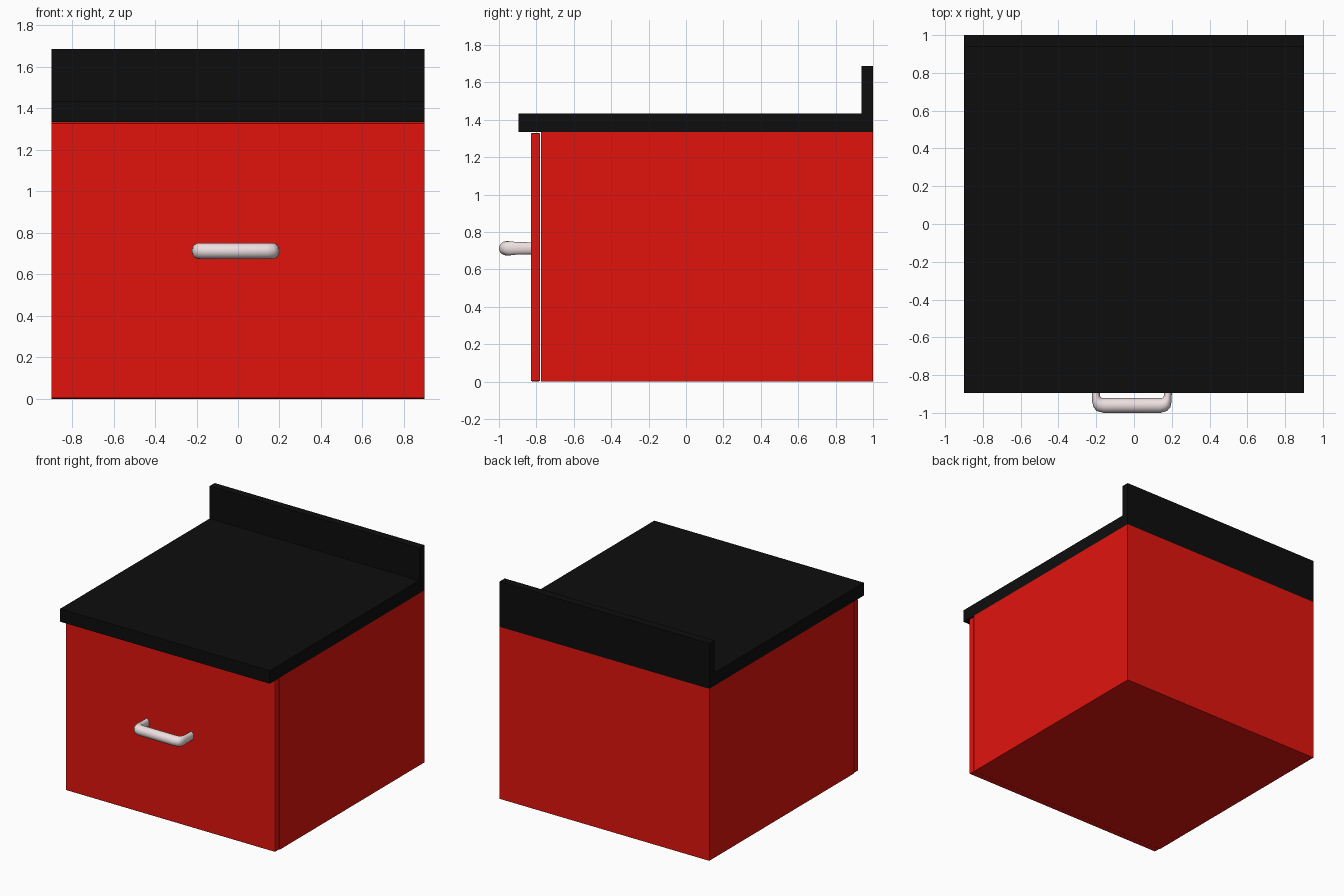
import bpy, bmesh, math
from mathutils import Vector

if "Cube" in bpy.data.objects:
    bpy.data.objects.remove(bpy.data.objects["Cube"])


def material(name, color):
    m = bpy.data.materials.new(name)
    m.diffuse_color = (*color, 1)
    m.use_nodes = True
    m.node_tree.nodes["Principled BSDF"].inputs["Base Color"].default_value = m.diffuse_color
    return m


RED = material("red_paint", (0.75, 0.007, 0.004))
BLACK = material("black_top", (0.004, 0.004, 0.004))
PALE = material("pale_metal", (0.85, 0.74, 0.75))


def add_object(name, bm, mat):
    bmesh.ops.recalc_face_normals(bm, faces=bm.faces[:])
    mesh = bpy.data.meshes.new(name)
    bm.to_mesh(mesh)
    bm.free()
    mesh.materials.append(mat)
    obj = bpy.data.objects.new(name, mesh)
    bpy.context.collection.objects.link(obj)
    return obj


def box(name, lo, hi, mat, bevel=0):
    bm = bmesh.new()
    bmesh.ops.create_cube(bm, size=1)
    for v in bm.verts:
        v.co = [(a + b) / 2 + c * (b - a) for a, b, c in zip(lo, hi, v.co)]
    obj = add_object(name, bm, mat)
    if bevel:
        mod = obj.modifiers.new("edge_bevel", 'BEVEL')
        mod.width = bevel
        mod.segments = 2
    return obj


# Cabinet body and the drawer front, separated by a thin gap
box("cabinet_body", (-0.9, -0.775, 0), (0.9, 1, 1.335), RED)
box("drawer_front", (-0.9, -0.83, 0.002), (0.9, -0.78, 1.329), RED, 0.006)

# Worktop with rear upstand, extruded from an L profile
profile = [(-0.896, 1.335), (1, 1.335), (1, 1.687), (0.938, 1.687),
           (0.938, 1.435), (-0.896, 1.435)]
bm = bmesh.new()
face = bm.faces.new([bm.verts.new((-0.9, y, z)) for y, z in profile])
ext = bmesh.ops.extrude_face_region(bm, geom=[face])["geom"]
bmesh.ops.translate(bm, vec=(1.8, 0, 0),
                    verts=[v for v in ext if isinstance(v, bmesh.types.BMVert)])
add_object("worktop", bm, BLACK)

# Pull handle: oval rings between outer and inner outline points, mirrored
CX, CZ, SIDES = -0.011, 0.713, 20
half = [  # outer x, y, inner x, y, half height
    (0.211, -0.815, 0.171, -0.815, 0.032),
    (0.211, -0.900, 0.170, -0.900, 0.033),
    (0.210, -0.940, 0.168, -0.914, 0.036),
    (0.204, -0.970, 0.162, -0.920, 0.038),
    (0.186, -0.990, 0.154, -0.922, 0.038),
    (0.150, -1.000, 0.145, -0.922, 0.038),
]
rows = half + [(-a, b, -c, d, h) for a, b, c, d, h in reversed(half)]
bm = bmesh.new()
rings = []
for ox, oy, ix, iy, h in rows:
    outer, inner = Vector((ox, oy, 0)), Vector((ix, iy, 0))
    mid, arm = (outer + inner) / 2, (outer - inner) / 2
    ring = []
    for i in range(SIDES):
        a = math.tau * i / SIDES
        p = mid + arm * math.cos(a)
        ring.append(bm.verts.new((CX + p.x, p.y, CZ + h * math.sin(a))))
    rings.append(ring)
for r, s in zip(rings, rings[1:]):
    for i in range(SIDES):
        j = (i + 1) % SIDES
        bm.faces.new((r[i], r[j], s[j], s[i]))
bm.faces.new(rings[0])
bm.faces.new(rings[-1])
handle = add_object("drawer_handle", bm, PALE)
bpy.context.view_layer.objects.active = handle
handle.select_set(True)
bpy.ops.object.shade_smooth_by_angle(angle=math.radians(50))
